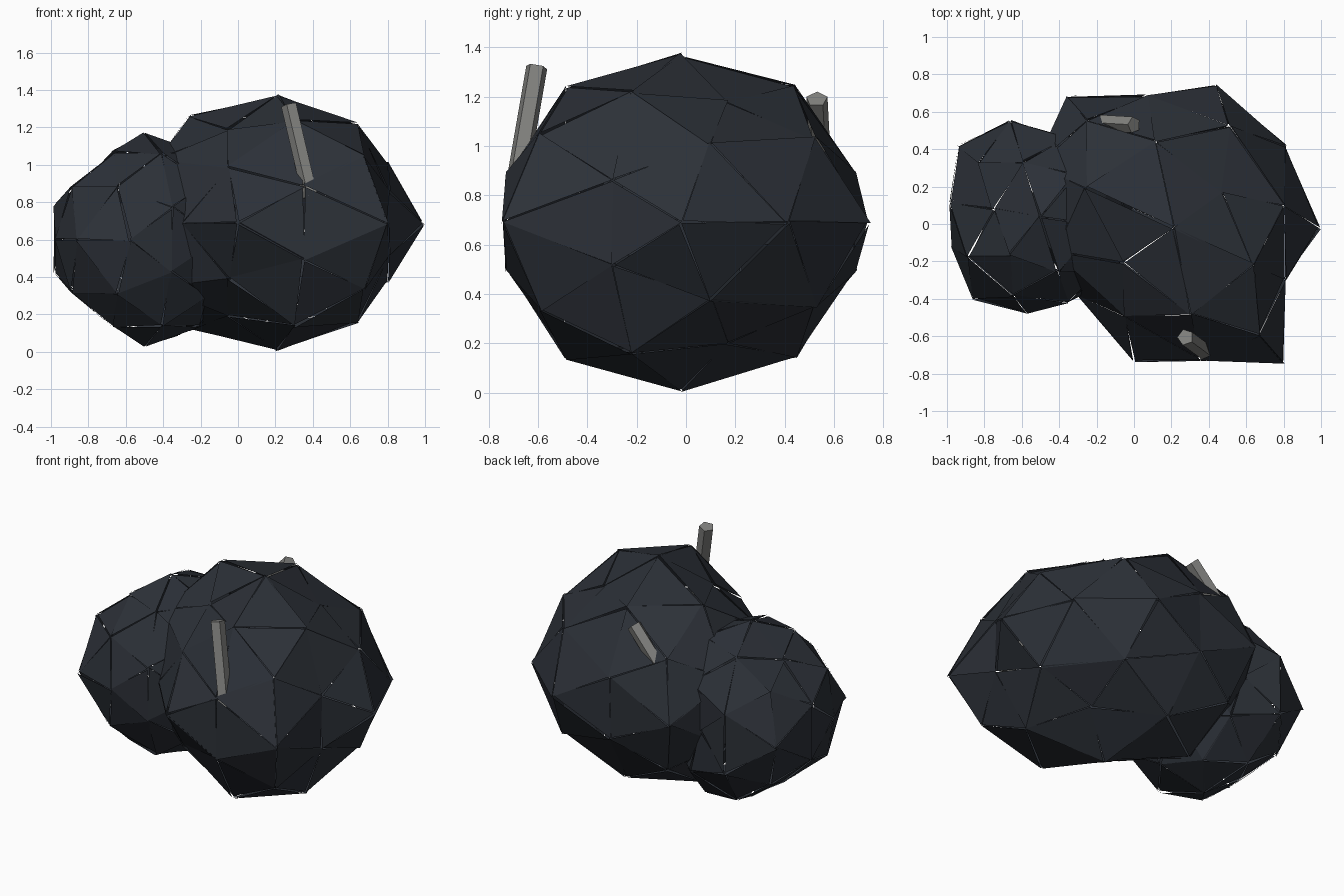
import bpy, bmesh, math, random
from mathutils import Vector, Matrix

if "Cube" in bpy.data.objects:
    bpy.data.objects.remove(bpy.data.objects["Cube"])

random.seed(4)


def material(name, color):
    m = bpy.data.materials.new(name)
    m.diffuse_color = (*color, 1)
    m.use_nodes = True
    m.node_tree.nodes["Principled BSDF"].inputs["Base Color"].default_value = m.diffuse_color
    return m


coal = material("coal", (0.025, 0.03, 0.039))
grey = material("pale_stone", (0.22, 0.22, 0.21))


def finish(bm, name, mat):
    me = bpy.data.meshes.new(name)
    bm.to_mesh(me)
    bm.free()
    me.materials.append(mat)
    ob = bpy.data.objects.new(name, me)
    bpy.context.collection.objects.link(ob)
    return ob


def lump(name, center, size, orient, shear=0.0, bumps=(), crack=0.008):
    """Faceted boulder: oriented icosphere, bumped mirror-alike in z, sheared, cracked."""
    bm = bmesh.new()
    bmesh.ops.create_icosphere(bm, subdivisions=2, radius=1)
    for v in bm.verts:
        u = orient @ v.co
        key = pole_x @ v.co
        key.z = abs(key.z)
        f = 1.0
        for d, k in bumps:
            if (key - Vector(d)).length < 0.12:
                f = k
        p = Vector((u.x * size[0], u.y * size[1], u.z * size[2])) * f
        p.x -= shear * p.y
        v.co = p + Vector(center)
    # loose facets leave thin cracks along the edges
    bmesh.ops.split_edges(bm, edges=bm.edges[:])
    for v in bm.verts:
        v.co += Vector([random.uniform(-crack, crack) for _ in range(3)])
    return finish(bm, name, coal)


# Both lumps: icosphere pole lies along x
pole_x = Matrix(((0, 0, 1, 0), (1, 0, 0, 0), (0, 1, 0, 0), (0, 0, 0, 1)))

# Main lump
lump("large_lump", (0.21, -0.02, 0.69), (0.78, 0.79, 0.68), pole_x, 0.2, [
    ((0, 0.951, 0.309), 0.94), ((0, -0.951, 0.309), 0.94),
    ((0.447, 0.894, 0), 1.08), ((-0.447, -0.894, 0), 1.01),
    ((0.526, -0.851, 0), 1.08), ((-0.526, 0.851, 0), 1.04),
    ((0.851, 0.526, 0), 1.04), ((0.851, -0.425, 0.309), 0.82),
    ((0.851, 0.163, 0.5), 0.93), ((-0.526, -0.688, 0.5), 0.87),
    ((0.526, -0.263, 0.809), 0.96), ((-0.851, -0.526, 0), 0.88),
    ((0.447, 0.276, 0.851), 0.85), ((-0.447, -0.276, 0.851), 0.86),
    ((-0.526, 0.263, 0.809), 1.04)])

# Smaller lump on the left, turned a little
lump("small_lump", (-0.50, 0.04, 0.60), (0.51, 0.52, 0.57),
     Matrix.Rotation(math.radians(18), 4, 'Z') @ pole_x, 0.0, [
    ((-0.526, 0.851, 0), 1.13), ((-0.851, -0.526, 0), 1.1),
    ((0.447, 0.894, 0), 0.86), ((0, 0.951, 0.309), 1.08),
    ((0, -0.951, 0.309), 0.97), ((-0.851, 0.425, 0.309), 1.0),
    ((-1, 0, 0), 0.97), ((-0.526, 0.263, 0.809), 0.85),
    ((-0.447, -0.276, 0.851), 0.97), ((0.447, 0.276, 0.851), 1.05)])


# Pale splinters poking out of the surface
def splinter(name, a, b, r):
    a, b = Vector(a), Vector(b)
    d = b - a
    m = Matrix.Translation((a + b) / 2) @ d.to_track_quat('Z', 'Y').to_matrix().to_4x4()
    bm = bmesh.new()
    bmesh.ops.create_cone(bm, cap_ends=True, segments=5, radius1=r, radius2=r,
                          depth=d.length, matrix=m)
    finish(bm, name, grey)


splinter("front_splinter", (0.39, -0.69, 0.83), (0.275, -0.605, 1.32), 0.045)
splinter("back_splinter", (-0.17, 0.54, 1.0), (0.0, 0.53, 1.19), 0.045)
